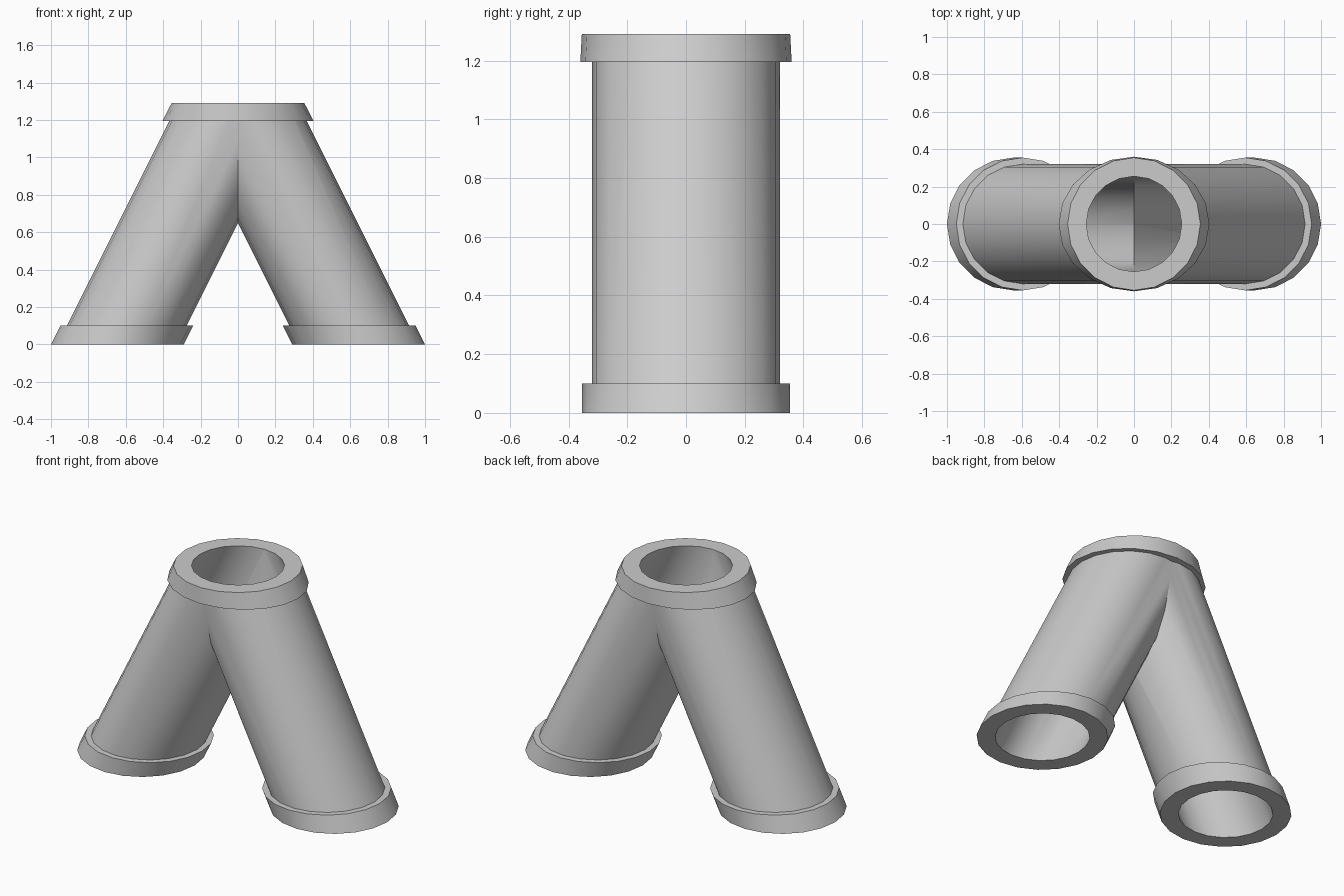
import bpy, bmesh
from math import sin, cos, pi, radians

if "Cube" in bpy.data.objects:
    bpy.data.objects.remove(bpy.data.objects["Cube"])

SIDES = 20
FOOT_X, TOP_Z = 0.645, 1.29


def loft(name, rings):
    """Closed solid through horizontal ellipses (centre x, z, radius x, radius y)."""
    bm = bmesh.new()
    loops = []
    for cx, z, rx, ry in rings:
        loops.append([bm.verts.new((cx + rx * cos(2 * pi * i / SIDES),
                                    ry * sin(2 * pi * i / SIDES), z))
                      for i in range(SIDES)])
    for a, b in zip(loops, loops[1:]):
        for i in range(SIDES):
            j = (i + 1) % SIDES
            bm.faces.new((a[i], a[j], b[j], b[i]))
    bm.faces.new(loops[0][::-1])
    bm.faces.new(loops[-1])
    bmesh.ops.recalc_face_normals(bm, faces=bm.faces)
    mesh = bpy.data.meshes.new(name)
    bm.to_mesh(mesh)
    bm.free()
    ob = bpy.data.objects.new(name, mesh)
    bpy.context.collection.objects.link(ob)
    return ob


def slanted(name, side, profile):
    """Sheared round tube whose axis leans from a foot to the top centre."""
    return loft(name, [(side * FOOT_X * (1 - z / TOP_Z), z, r, r) for z, r in profile])


def boolean(target, tool, operation):
    tool.hide_render = True
    mod = target.modifiers.new(operation.lower(), 'BOOLEAN')
    mod.object, mod.operation, mod.solver = tool, operation, 'EXACT'
    bpy.context.view_layer.objects.active = target
    bpy.ops.object.modifier_apply(modifier=mod.name)
    bpy.data.objects.remove(tool)


# Two leaning pipes with foot flanges
leg_profile = [(0, 0.355), (0.1, 0.355), (0.1, 0.32), (1.25, 0.32)]
pipe = slanted("branching_pipe", -1, leg_profile)
boolean(pipe, slanted("right_leg", 1, leg_profile), 'UNION')

# Tapered collar at the junction
collar = loft("top_collar", [(0, 1.195, 0.403, 0.36), (0, TOP_Z, 0.355, 0.355)])
boolean(pipe, collar, 'UNION')

# Bores through both legs, meeting under the collar
for side in (-1, 1):
    boolean(pipe, slanted("bore", side, [(-0.1, 0.255), (1.4, 0.255)]), 'DIFFERENCE')

# Smooth walls, crisp rims
bpy.ops.object.select_all(action='DESELECT')
pipe.select_set(True)
bpy.context.view_layer.objects.active = pipe
bpy.ops.object.shade_smooth_by_angle(angle=radians(30))
